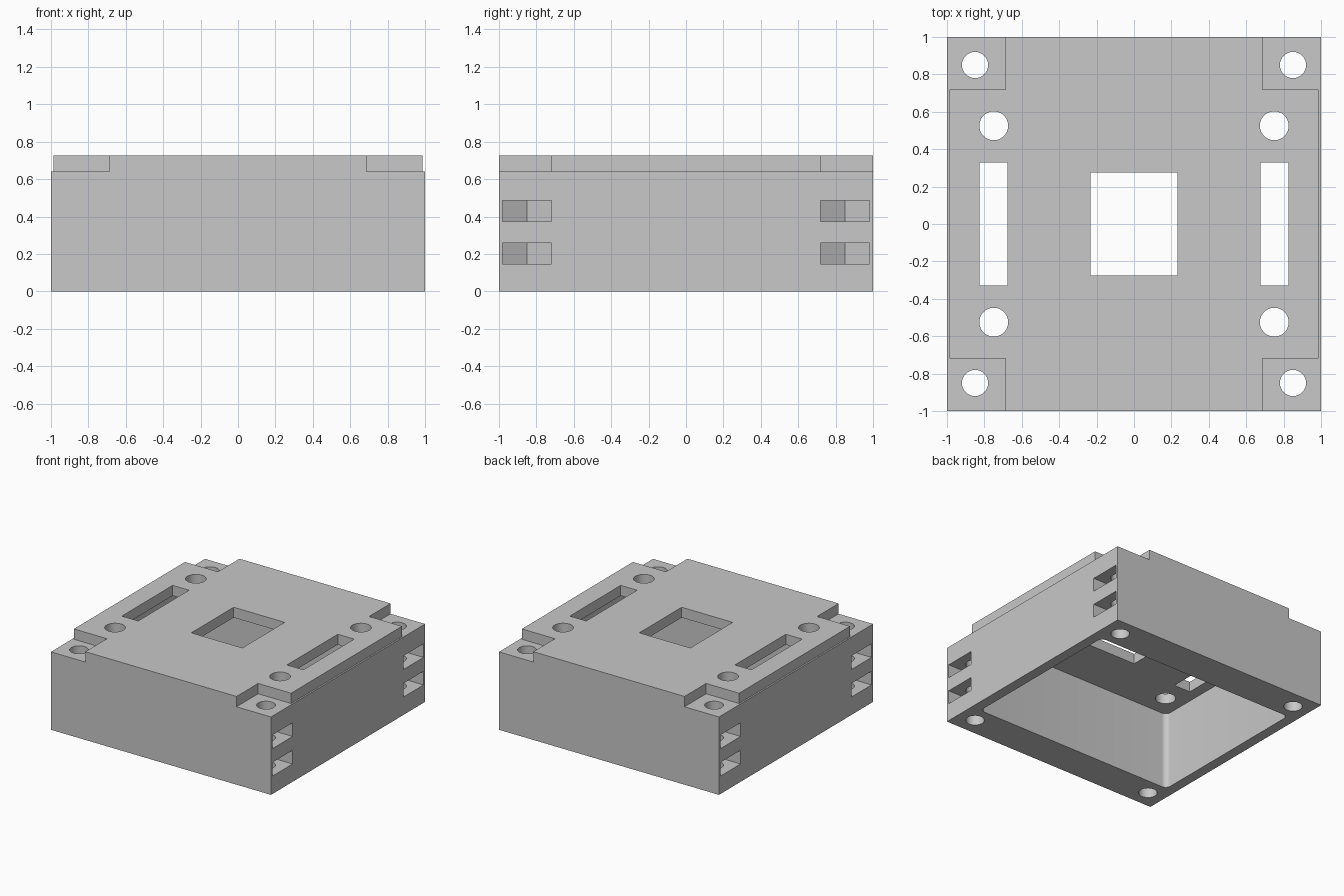
import bpy
import bmesh
from math import cos, sin, pi, radians

cube = bpy.data.objects.get("Cube")
if cube:
    bpy.data.objects.remove(cube, do_unlink=True)

HEIGHT, SHOULDER = 0.725, 0.64

grey = bpy.data.materials.new("light grey plastic")
grey.use_nodes = True
colour = (0.58, 0.58, 0.58, 1)
grey.diffuse_color = colour
grey.node_tree.nodes["Principled BSDF"].inputs["Base Color"].default_value = colour


def extrude(name, points, direction):
    """Closed solid from a flat outline swept along a direction."""
    bm = bmesh.new()
    face = bm.faces.new([bm.verts.new(p) for p in points])
    swept = bmesh.ops.extrude_face_region(bm, geom=[face], use_keep_orig=True)
    moved = [v for v in swept["geom"] if isinstance(v, bmesh.types.BMVert)]
    bmesh.ops.translate(bm, verts=moved, vec=direction)
    bmesh.ops.recalc_face_normals(bm, faces=bm.faces)
    mesh = bpy.data.meshes.new(name)
    bm.to_mesh(mesh)
    bm.free()
    mesh.materials.append(grey)
    obj = bpy.data.objects.new(name, mesh)
    bpy.context.collection.objects.link(obj)
    return obj


def circle(x, y, r, n=48):
    return [(x + r * cos(2 * pi * i / n), y + r * sin(2 * pi * i / n)) for i in range(n)]


def rectangle(x0, x1, y0, y1):
    return [(x0, y0), (x1, y0), (x1, y1), (x0, y1)]


def rounded_rectangle(a, b, r, n=8):
    corners = [(a - r, b - r), (r - a, b - r), (r - a, r - b), (a - r, r - b)]
    return [(x + r * cos(pi / 2 * (k + i / n)), y + r * sin(pi / 2 * (k + i / n)))
            for k, (x, y) in enumerate(corners) for i in range(n + 1)]


def mirrored(outline, sx, sy):
    return [(x * sx, y * sy) for x, y in outline]


# Housing block, with the top plate stepped in along both sides
half = [(1, 0), (1, SHOULDER), (0.987, SHOULDER), (0.987, HEIGHT)]
section = half + [(-x, z) for x, z in reversed(half)]
housing = extrude("housing", [(x, -1, z) for x, z in section], (0, 2, 0))


def cut(outline, z0, z1):
    cutter = extrude("cutter", [(x, y, z0) for x, y in outline], (0, 0, z1 - z0))
    cutter.hide_render = True
    mod = housing.modifiers.new("cut", "BOOLEAN")
    mod.operation = "DIFFERENCE"
    mod.solver = "EXACT"
    mod.object = cutter
    bpy.context.view_layer.objects.active = housing
    bpy.ops.object.modifier_apply(modifier=mod.name)
    bpy.data.objects.remove(cutter, do_unlink=True)


# Hollow interior, open underneath
cut(rounded_rectangle(0.915, 0.71, 0.045), -0.1, SHOULDER)

# Central window in the top plate
cut(rectangle(-0.232, 0.232, -0.275, 0.275), 0.6, 0.8)

# Nut pocket: hexagon end, open to the side
pocket = [(0.70, 0.85), (0.775, 0.72), (1.1, 0.72), (1.1, 0.98), (0.775, 0.98)]

for sx in (-1, 1):
    # Long slot on each side
    cut(mirrored(rectangle(0.676, 0.825, -0.33, 0.33), sx, 1), 0.6, 0.8)
    for sy in (-1, 1):
        # Corner recess, bolt hole, plate hole and two nut pockets
        cut(mirrored(rectangle(0.687, 1.1, 0.72, 1.1), sx, sy), SHOULDER, 0.8)
        cut(circle(0.85 * sx, 0.85 * sy, 0.07), -0.1, 0.8)
        cut(circle(0.75 * sx, 0.525 * sy, 0.077), 0.6, 0.8)
        for z in (0.147, 0.373):
            cut(mirrored(pocket, sx, sy), z, z + 0.112)

# Smooth holes and fillets, crisp edges elsewhere
bpy.ops.object.select_all(action="DESELECT")
housing.select_set(True)
bpy.context.view_layer.objects.active = housing
bpy.ops.object.shade_smooth_by_angle(angle=radians(30))
